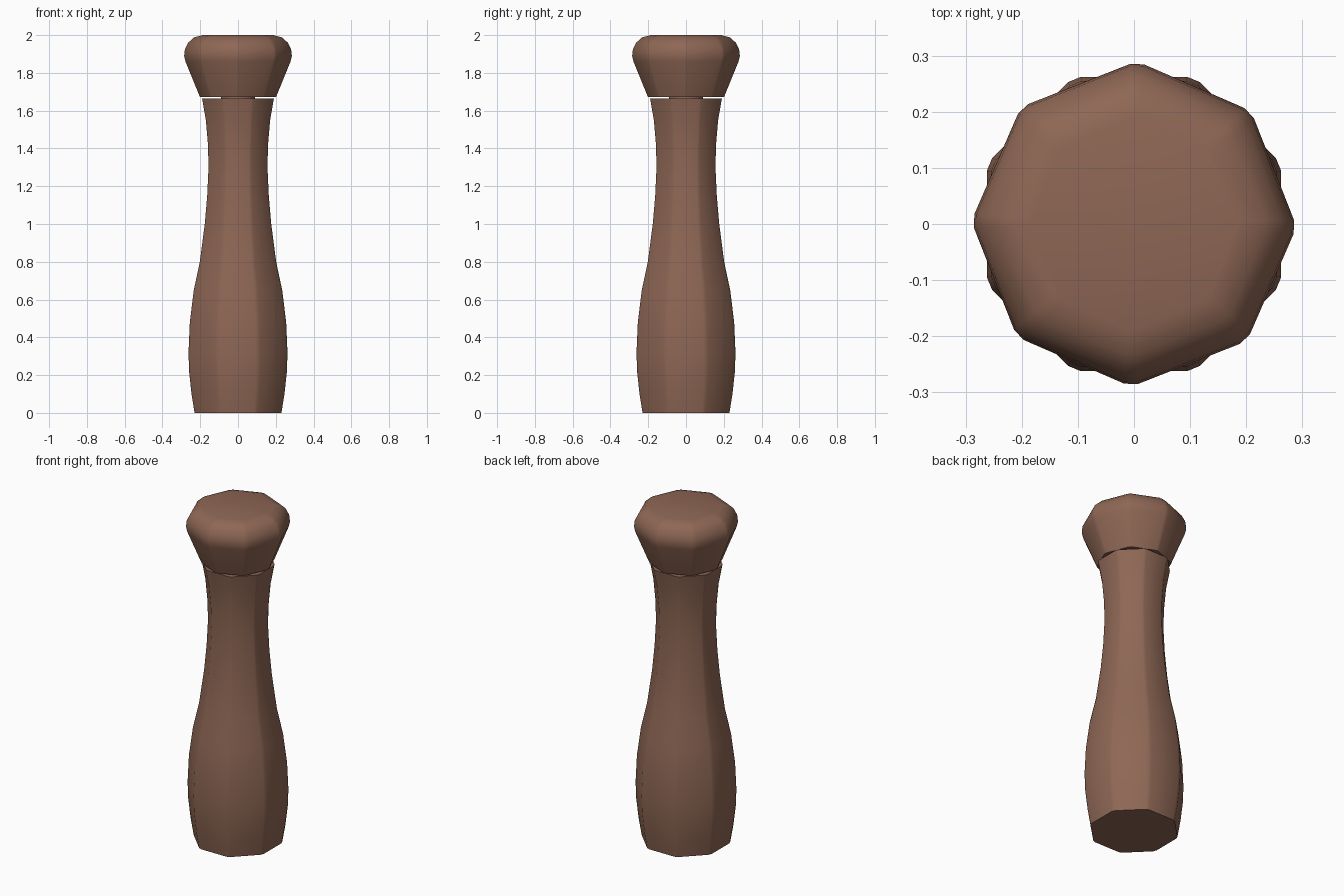
import bpy
import bmesh
from math import cos, sin, pi, radians

cube = bpy.data.objects.get("Cube")
if cube:
    bpy.data.objects.remove(cube)

wood = bpy.data.materials.new("walnut_brown")
wood.use_nodes = True
COLOUR = (0.27, 0.135, 0.09, 1)
wood.diffuse_color = COLOUR
wood.node_tree.nodes["Principled BSDF"].inputs["Base Color"].default_value = COLOUR


def octagon(apothem, turn, soften=2.5):
    """Eight flat sides whose corners are narrowly chamfered."""
    points = []
    for i in range(8):
        corner = radians(22.5 + 45 * i)
        for side in (-1, 1):
            off = side * radians(soften)
            r = apothem / cos(radians(22.5 - soften))
            a = corner + off + turn
            points.append((r * cos(a), r * sin(a)))
    return points


def circle(radius, turn, sides=32):
    return [(radius * cos(2 * pi * i / sides + turn),
             radius * sin(2 * pi * i / sides + turn)) for i in range(sides)]


def turned(name, profile, outline, turn=0.0, bore=None):
    """Stack outlines along z; optionally sink a round blind hole in the base."""
    bm = bmesh.new()

    def ring(shape, size, z):
        return [bm.verts.new((x, y, z)) for x, y in shape(size, turn)]

    def skin(rings):
        for low, high in zip(rings, rings[1:]):
            n = len(low)
            for i in range(n):
                j = (i + 1) % n
                bm.faces.new((low[i], low[j], high[j], high[i]))

    rings = [ring(outline, size, z) for size, z in profile]
    skin(rings)
    bm.faces.new(rings[-1])
    if bore:
        radius, depth = bore
        base_z = profile[0][1]
        hole = [ring(circle, radius, base_z), ring(circle, radius, base_z + depth)]
        skin(hole)
        bm.faces.new(hole[-1])
        # Flat rim between the outer octagon and the hole
        rims = [e for e in bm.edges if e.is_boundary]
        bmesh.ops.bridge_loops(bm, edges=rims)
    else:
        bm.faces.new(rings[0])
    bmesh.ops.recalc_face_normals(bm, faces=bm.faces[:])

    mesh = bpy.data.meshes.new(name)
    bm.to_mesh(mesh)
    bm.free()
    mesh.materials.append(wood)
    obj = bpy.data.objects.new(name, mesh)
    bpy.context.collection.objects.link(obj)
    bpy.ops.object.select_all(action="DESELECT")
    obj.select_set(True)
    bpy.context.view_layer.objects.active = obj
    bpy.ops.object.shade_smooth_by_angle(angle=radians(35))
    return obj


# Waisted grinder body, hollow underneath
turned("body", [(0.23, 0), (0.246, 0.1), (0.259, 0.22), (0.262, 0.32),
                (0.255, 0.48), (0.234, 0.65), (0.202, 0.8), (0.176, 1.0),
                (0.163, 1.15), (0.156, 1.3), (0.159, 1.42), (0.17, 1.55),
                (0.19, 1.664)], octagon, bore=(0.145, 1.2))

# Flared turning cap, corners toward the front and sides
flat = cos(radians(22.5))
cap = [(0.205, 1.672), (0.283, 1.86), (0.29, 1.89), (0.286, 1.925),
       (0.268, 1.96), (0.237, 1.988), (0.19, 2.0)]
turned("cap", [(r * flat, z) for r, z in cap], octagon, turn=radians(21.5))

# Spindle joining cap and body
turned("spindle", [(0.09, 1.6), (0.09, 1.72)], circle)
